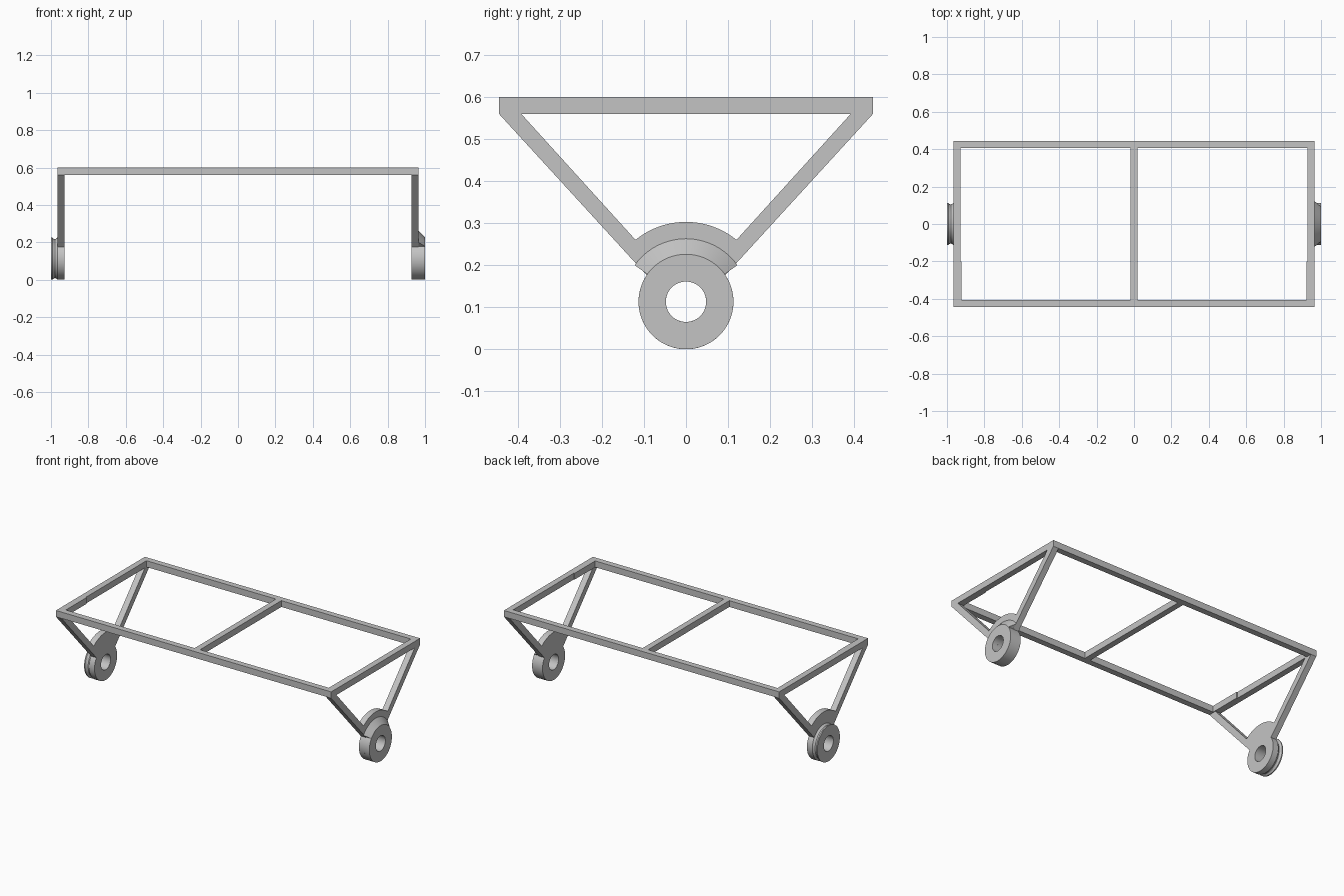
import bpy, bmesh
from math import sin, cos, radians, pi
from mathutils import Matrix

cube = bpy.data.objects.get("Cube")
if cube:
    bpy.data.objects.remove(cube, do_unlink=True)

steel = bpy.data.materials.new("grey_steel")
steel.use_nodes = True
steel.diffuse_color = (0.55, 0.55, 0.55, 1)
steel.node_tree.nodes["Principled BSDF"].inputs["Base Color"].default_value = steel.diffuse_color

HUB_Z, HUB_R, HOLE_R = 0.113, 0.113, 0.048
OUT_X, BAR, HALF_Y = 0.965, 0.038, 0.445
TOP, UNDER = 0.6, 0.56
FLARE = radians(54.5)      # half angle of the gusset above the hub


def finish(name, mesh, smooth=False):
    obj = bpy.data.objects.new(name, mesh)
    bpy.context.collection.objects.link(obj)
    mesh.materials.clear()
    mesh.materials.append(steel)
    if smooth:
        bpy.ops.object.select_all(action='DESELECT')
        obj.select_set(True)
        bpy.context.view_layer.objects.active = obj
        bpy.ops.object.shade_smooth_by_angle(angle=radians(25))
    return obj


def beam(name, x0, x1, y0, y1, z0=UNDER, z1=TOP):
    bm = bmesh.new()
    bmesh.ops.create_cube(bm, size=1)
    for v in bm.verts:
        v.co.x = x1 if v.co.x > 0 else x0
        v.co.y = y1 if v.co.y > 0 else y0
        v.co.z = z1 if v.co.z > 0 else z0
    mesh = bpy.data.meshes.new(name)
    bm.to_mesh(mesh)
    bm.free()
    return finish(name, mesh)


def arc(radius, start, end, steps):
    """Points around the hub; angles are measured from straight up."""
    angles = [start + (end - start) * i / steps for i in range(steps + 1)]
    return [(radius * sin(a), HUB_Z + radius * cos(a)) for a in angles]


def support(name, x):
    """Two slanted legs, gusset and bored hub, cut from one plate."""
    low = radians(56)
    outline = [(HALF_Y, UNDER)] + arc(HUB_R, low, 2 * pi - low, 64)
    outline += [(-HALF_Y, UNDER), (-0.392, UNDER)]
    outline += arc(0.19, -radians(39.2), radians(39.2), 24) + [(0.392, UNDER)]
    hole = arc(HOLE_R, 0, 2 * pi, 48)[:-1]
    curve = bpy.data.curves.new(name, 'CURVE')
    curve.dimensions, curve.fill_mode = '2D', 'BOTH'
    curve.extrude = BAR / 2
    for points in (outline, hole):
        spline = curve.splines.new('POLY')
        spline.points.add(len(points) - 1)
        for p, (y, z) in zip(spline.points, points):
            p.co = (y, z, 0, 1)
        spline.use_cyclic_u = True
    helper = bpy.data.objects.new(name + "_profile", curve)
    bpy.context.collection.objects.link(helper)
    depsgraph = bpy.context.evaluated_depsgraph_get()
    mesh = bpy.data.meshes.new_from_object(helper.evaluated_get(depsgraph))
    bpy.data.objects.remove(helper, do_unlink=True)
    # Stand the plate up: profile plane becomes the yz plane
    mesh.transform(Matrix(((0, 0, 1, x), (1, 0, 0, 0), (0, 1, 0, 0), (0, 0, 0, 1))))
    bm = bmesh.new()
    bm.from_mesh(mesh)
    bmesh.ops.remove_doubles(bm, verts=bm.verts, dist=0.0001)
    bmesh.ops.recalc_face_normals(bm, faces=bm.faces)
    bm.to_mesh(mesh)
    bm.free()
    return finish(name, mesh, True)


def boss(name, profile, flare_r=None):
    """Bored ring swept about the hub axis, optionally flared under the gusset."""
    steps = 20
    spans = [(-FLARE, FLARE, True), (FLARE, 2 * pi - FLARE, False)]
    bm = bmesh.new()
    rows = []
    for start, end, flared in spans:
        for i in range(steps * (1 if flared else 2) + 1):
            a = start + (end - start) * i / (steps * (1 if flared else 2))
            row = []
            for k, (x, r) in enumerate(profile):
                if k == 0 and flared and flare_r:
                    r = flare_r
                row.append(bm.verts.new((x, r * sin(a), HUB_Z + r * cos(a))))
            rows.append(row)
    for i, row in enumerate(rows):
        nxt = rows[(i + 1) % len(rows)]
        for k in range(len(row)):
            m = (k + 1) % len(row)
            bm.faces.new((row[k], row[m], nxt[m], nxt[k]))
    bmesh.ops.dissolve_degenerate(bm, edges=bm.edges, dist=0.00001)
    bmesh.ops.remove_doubles(bm, verts=bm.verts, dist=0.00001)
    bmesh.ops.recalc_face_normals(bm, faces=bm.faces)
    mesh = bpy.data.meshes.new(name)
    bm.to_mesh(mesh)
    bm.free()
    return finish(name, mesh, True)


# Top frame
inner = HALF_Y - BAR
beam("front_rail", -OUT_X, OUT_X, -HALF_Y, -inner)
beam("back_rail", -OUT_X, OUT_X, inner, HALF_Y)
beam("middle_bar", -BAR / 2, BAR / 2, -inner, inner)

# End rails and leg plates on both ends
for side, s in (("left", 1), ("right", -1)):
    xa, xb = sorted((s * OUT_X, s * (OUT_X - BAR)))
    beam(side + "_end_rail", xa, xb, -inner, inner)
    xa, xb = sorted((s * (OUT_X - BAR), s * (OUT_X - BAR - 0.005)))
    beam(side + "_rail_step", xa, xb, -inner, -0.2)
    support(side + "_leg_plate", s * (OUT_X - BAR / 2))

# Outer hub with a conical flare on one end, a grooved hub on the other
boss("left_flared_hub", [(OUT_X, HUB_R), (1, HUB_R), (1, HOLE_R), (OUT_X, HOLE_R)], 0.15)
groove = [(-OUT_X, HUB_R), (-0.97, 0.108), (-0.978, 0.104), (-0.986, 0.106), (-0.993, HUB_R)]
boss("right_grooved_hub", groove + [(-1, HUB_R), (-1, HOLE_R), (-OUT_X, HOLE_R)])
